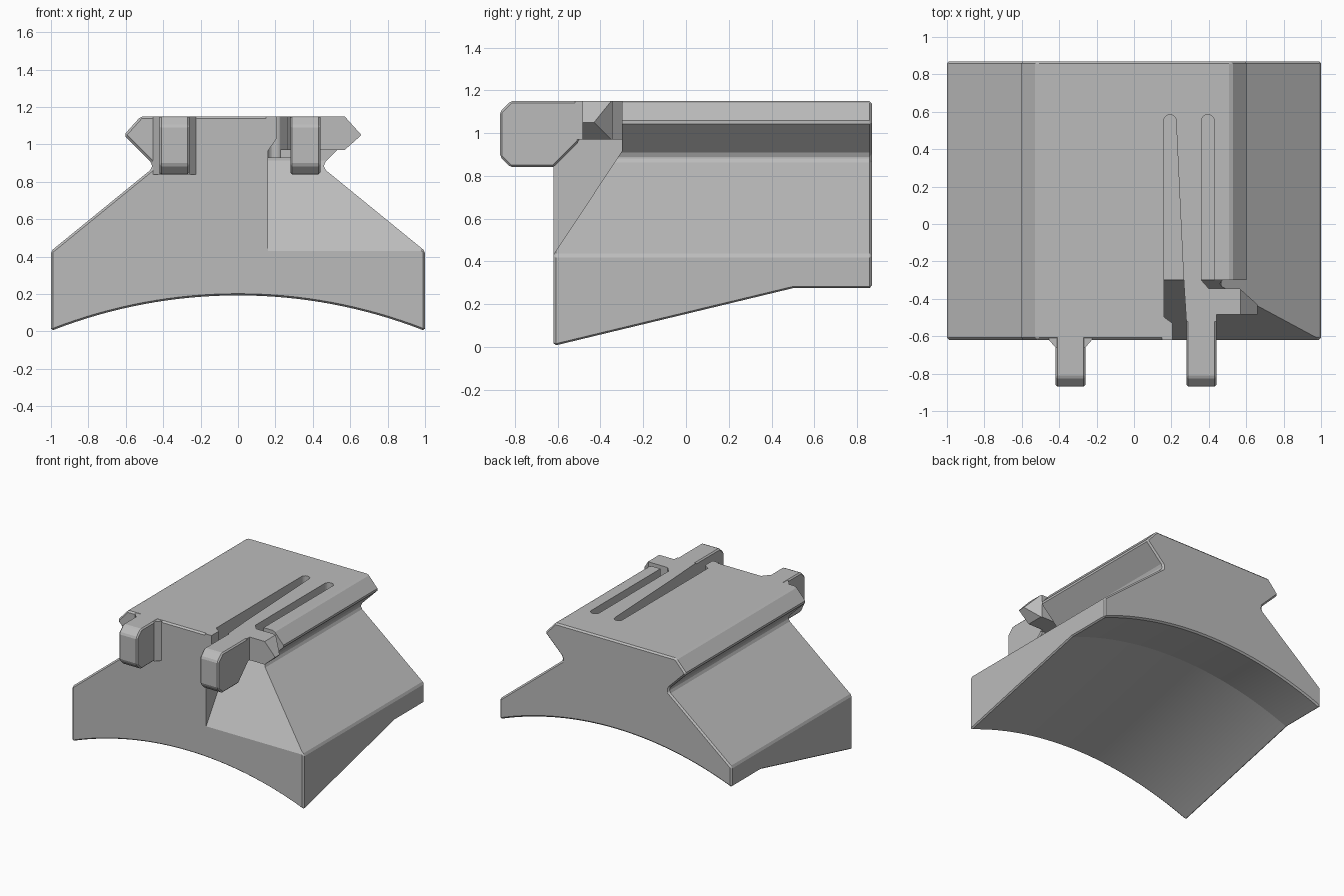
import bpy, bmesh, math

cube = bpy.data.objects.get("Cube")
if cube:
    bpy.data.objects.remove(cube, do_unlink=True)

grey = bpy.data.materials.new("plain grey")
grey.use_nodes = True
COLOUR = (0.5, 0.5, 0.5, 1)
grey.diffuse_color = COLOUR
grey.node_tree.nodes["Principled BSDF"].inputs["Base Color"].default_value = COLOUR


def loft(name, sections):
    """Solid through matching closed sections of 3D points."""
    bm = bmesh.new()
    rings = [[bm.verts.new(p) for p in s] for s in sections]
    n = len(rings[0])
    for a, b in zip(rings, rings[1:]):
        for i in range(n):
            j = (i + 1) % n
            bm.faces.new((a[i], a[j], b[j], b[i]))
    bm.faces.new(rings[0])
    bm.faces.new(rings[-1])
    bmesh.ops.recalc_face_normals(bm, faces=bm.faces)
    mesh = bpy.data.meshes.new(name)
    bm.to_mesh(mesh)
    bm.free()
    mesh.materials.append(grey)
    obj = bpy.data.objects.new(name, mesh)
    bpy.context.collection.objects.link(obj)
    return obj


def prism(name, outline, axis, lo, hi):
    """Extrude a 2D outline along x, y or z."""
    place = {"x": lambda p, t: (t, p[0], p[1]),
             "y": lambda p, t: (p[0], t, p[1]),
             "z": lambda p, t: (p[0], p[1], t)}[axis]
    return loft(name, [[place(p, t) for p in outline] for t in (lo, hi)])


def apply(obj, mod):
    bpy.context.view_layer.objects.active = obj
    bpy.ops.object.modifier_apply(modifier=mod.name)


def bevel(obj, width):
    mod = obj.modifiers.new("edge", "BEVEL")
    mod.width = width
    mod.segments = 1
    mod.limit_method = "ANGLE"
    mod.angle_limit = math.radians(30)
    apply(obj, mod)


def combine(obj, other, operation):
    other.hide_render = True
    mod = obj.modifiers.new("combine", "BOOLEAN")
    mod.operation = operation
    mod.solver = "EXACT"
    mod.object = other
    apply(obj, mod)
    bpy.data.objects.remove(other, do_unlink=True)


def slot(name, left, right, right_front, y_end, y_front):
    """Groove with a rounded back end and a tapering right edge."""
    r, mid = (right - left) / 2, (left + right) / 2
    arc = [(mid - r * math.cos(math.pi * i / 10),
            y_end - r + r * math.sin(math.pi * i / 10)) for i in range(11)]
    return prism(name, [(left, y_front)] + arc + [(right_front, y_front)],
                 "z", FLOOR, 1.3)


TOP, FLOOR, UNDER = 1.15, 0.93, 0.97
FRONT, BACK, STEP = -0.62, 0.87, -0.3

# Saddle body: dovetail rail on top, arched underside rising towards the back
half = [(1, 0.43), (0.46, 0.87), (0.46, 0.90), (0.61, 1.05), (0.52, TOP)]
upper = half + [(-x, z) for x, z in reversed(half)]
RADIUS = 2.726
arch = []
for i in range(33):
    x = -1 + i / 16
    arch.append((x, 0.19 - RADIUS + math.sqrt(RADIUS ** 2 - x * x)))


def section(y, rise):
    return [(x, y, z) for x, z in upper] + [(x, y, z + rise) for x, z in arch]


body = loft("saddle_body", [section(FRONT, 0), section(0.5, 0.27), section(BACK, 0.27)])
bevel(body, 0.012)

# Sloped front pocket, two grooves and the clearance below the spring arm
pocket = prism("pocket_cutter", [(-0.7, 0.31), (STEP, 0.915), (STEP, 1.3), (-0.7, 1.3)],
               "x", 0.16, 1.2)
combine(body, pocket, "DIFFERENCE")
combine(body, slot("inner_slot_cutter", 0.16, 0.225, 0.27, 0.585, -0.4), "DIFFERENCE")
combine(body, slot("outer_slot_cutter", 0.36, 0.43, 0.43, 0.585, -0.4), "DIFFERENCE")
clearance = prism("clearance_cutter", [(-0.4, FLOOR), (0.5, FLOOR), (0.5, UNDER), (-0.4, UNDER)],
                  "x", 0.17, 0.425)
combine(body, clearance, "DIFFERENCE")

# Finger tabs, shared side profile
tab_profile = [(-0.87, 0.89), (-0.82, 0.84), (FRONT, 0.84), (-0.5, 0.96),
               (-0.5, TOP), (-0.82, TOP), (-0.87, 1.10)]
fixed_tab = prism("fixed_tab", tab_profile, "x", -0.42, -0.26)
bevel(fixed_tab, 0.01)
root = prism("fixed_tab_root", [(-0.455, -0.6), (-0.455, FRONT), (-0.42, -0.66),
                                (-0.26, -0.66), (-0.225, FRONT), (-0.225, -0.6)],
             "z", 0.84, TOP - 0.002)

# Spring arm head with its pointed latch tooth and tab
arm = prism("spring_arm_head", [(0.266, STEP), (0.28, -0.52), (0.44, -0.52), (0.44, -0.485),
                                (0.5, -0.485), (0.5, -0.345), (0.40, -0.345), (0.36, STEP)],
            "z", UNDER, TOP)
tooth = prism("latch_tooth", [(0.42, UNDER), (0.57, UNDER), (0.66, 1.05),
                              (0.57, TOP), (0.42, TOP)], "y", -0.485, -0.345)
corner = prism("tooth_corner_cutter", [(0.565, -0.345), (0.66, -0.43), (0.8, -0.43),
                                       (0.8, -0.2), (0.565, -0.2)], "z", 0.8, 1.3)
combine(tooth, corner, "DIFFERENCE")
arm_tab = prism("arm_tab", tab_profile, "x", 0.28, 0.44)
bevel(arm_tab, 0.01)
combine(arm, tooth, "UNION")
combine(arm, arm_tab, "UNION")

# Small stop that limits how far the arm is squeezed
stop = loft("arm_stop", [
    [(0.15, FRONT, 0.95), (0.15, -0.49, 0.95), (0.15, -0.49, TOP), (0.15, FRONT, TOP)],
    [(0.205, FRONT, 1.03), (0.205, -0.53, 1.03), (0.205, -0.53, TOP), (0.205, FRONT, TOP)]])

# Smooth only the arch, keep all machined edges sharp
for obj in (body, fixed_tab, root, arm, stop):
    bpy.ops.object.select_all(action="DESELECT")
    obj.select_set(True)
    bpy.context.view_layer.objects.active = obj
    bpy.ops.object.shade_smooth_by_angle(angle=math.radians(10))
